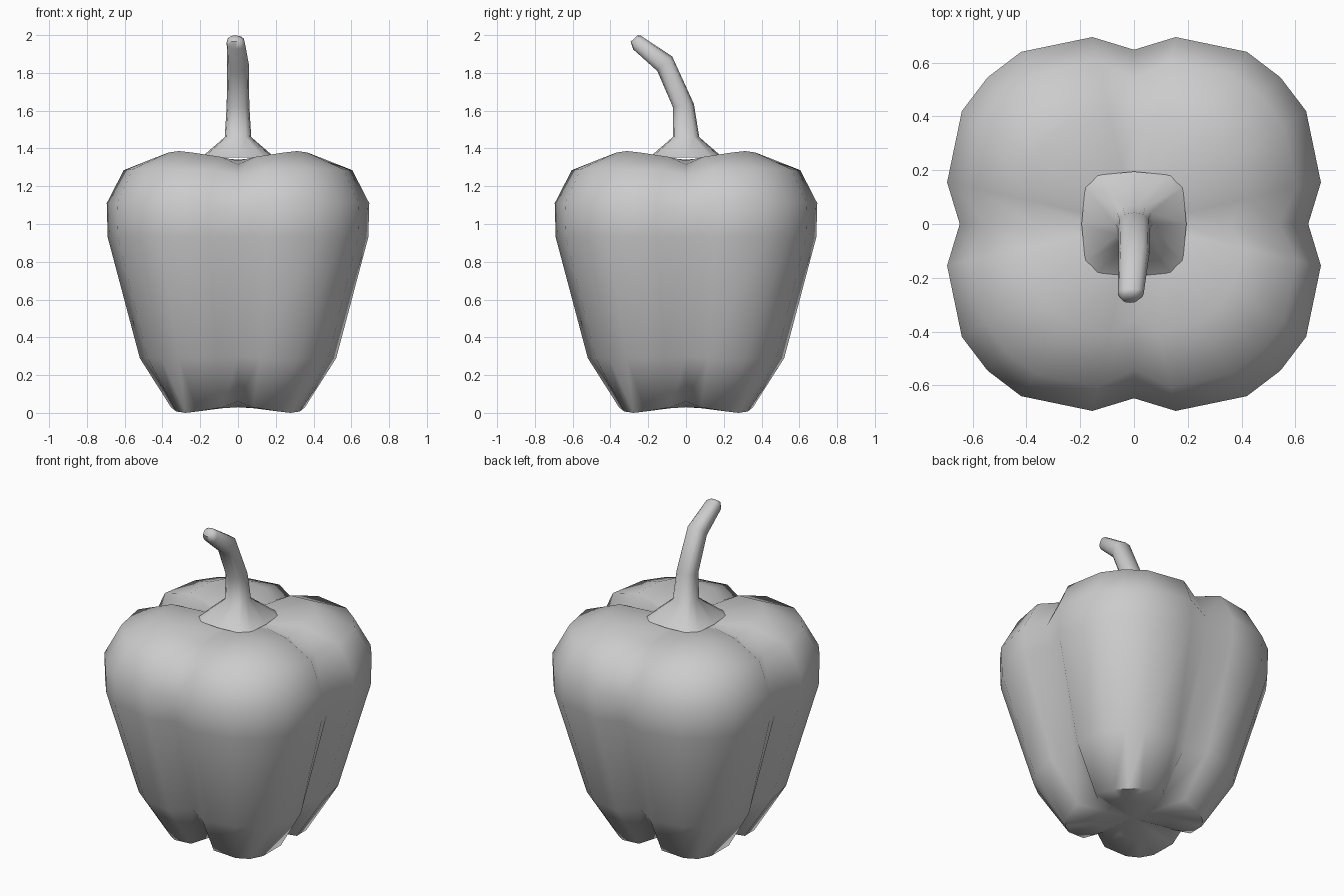
import bpy, bmesh
from math import sin, cos, pi, copysign

if "Cube" in bpy.data.objects:
    bpy.data.objects.remove(bpy.data.objects["Cube"])


def loft(name, rings, start=None, end=None):
    """Skin closed rings of equal length, ending in a pole point or a flat cap."""
    bm = bmesh.new()
    rows = [[bm.verts.new(p) for p in ring] for ring in rings]
    n = len(rows[0])
    for a, b in zip(rows, rows[1:]):
        for i in range(n):
            j = (i + 1) % n
            bm.faces.new((a[i], a[j], b[j], b[i]))
    for row, pole in ((rows[0], start), (rows[-1], end)):
        if pole is None:
            bm.faces.new(row)
        else:
            c = bm.verts.new(pole)
            for i in range(n):
                bm.faces.new((row[i], row[(i + 1) % n], c))
    bmesh.ops.recalc_face_normals(bm, faces=bm.faces[:])
    mesh = bpy.data.meshes.new(name)
    bm.to_mesh(mesh)
    bm.free()
    obj = bpy.data.objects.new(name, mesh)
    bpy.context.collection.objects.link(obj)
    bpy.ops.object.select_all(action='DESELECT')
    obj.select_set(True)
    bpy.context.view_layer.objects.active = obj
    bpy.ops.object.shade_smooth_by_angle(angle=1.1)
    return obj


def lobed_ring(extent, groove, z_corner, z_side, z_groove):
    """Four-lobed, 24-sided section with grooves on the axes."""
    z_mid = z_corner * 0.75 + z_side * 0.25
    quarter = [(groove, 0, z_groove),
               (extent, extent * 0.223, z_side),
               (extent * 0.921, extent * 0.604, z_mid),
               (extent * 0.784, extent * 0.784, z_corner),
               (extent * 0.604, extent * 0.921, z_mid),
               (extent * 0.223, extent, z_side)]
    pts = []
    for _ in range(4):
        pts += quarter
        quarter = [(-y, x, z) for x, y, z in quarter]
    return pts


# Body: extent, groove radius, heights at lobe corner, lobe side, groove
body_profile = [
    (0.19, 0.15, 0.020, 0.030, 0.045),
    (0.355, 0.27, 0.000, 0.030, 0.060),
    (0.52, 0.45, 0.29, 0.29, 0.30),
    (0.69, 0.63, 0.93, 0.93, 0.93),
    (0.695, 0.648, 1.11, 1.11, 1.07),
    (0.605, 0.54, 1.292, 1.285, 1.26),
    (0.40, 0.36, 1.386, 1.355, 1.315),
    (0.20, 0.18, 1.355, 1.345, 1.335),
]
loft("pepper_body", [lobed_ring(*r) for r in body_profile],
     start=(0, 0, 0.03), end=(0, 0, 1.34))


def stem_ring(cx, half_width, low, high, power):
    """Rounded section spanning two (y, z) points seen from the side."""
    pts = []
    for i in range(12):
        a = 2 * pi * i / 12
        c = copysign(abs(cos(a)) ** power, cos(a))
        s = copysign(abs(sin(a)) ** power, sin(a))
        y = (low[0] + high[0]) / 2 + s * (high[0] - low[0]) / 2
        z = (low[1] + high[1]) / 2 + s * (high[1] - low[1]) / 2
        pts.append((cx + c * half_width, y, z))
    return pts


# Stem: flared square base, then a shaft bending to the front
stem_profile = [
    (0, 0.195, (-0.195, 1.352), (0.195, 1.352), 0.5),
    (0, 0.07, (-0.07, 1.46), (0.07, 1.46), 0.75),
    (0, 0.06, (-0.07, 1.62), (0.042, 1.635), 0.8),
    (0, 0.057, (-0.152, 1.81), (-0.073, 1.887), 0.8),
    (-0.012, 0.048, (-0.28, 1.925), (-0.24, 1.997), 0.8),
    (-0.015, 0.03, (-0.293, 1.965), (-0.257, 1.998), 0.8),
]
loft("stem", [stem_ring(*r) for r in stem_profile])
